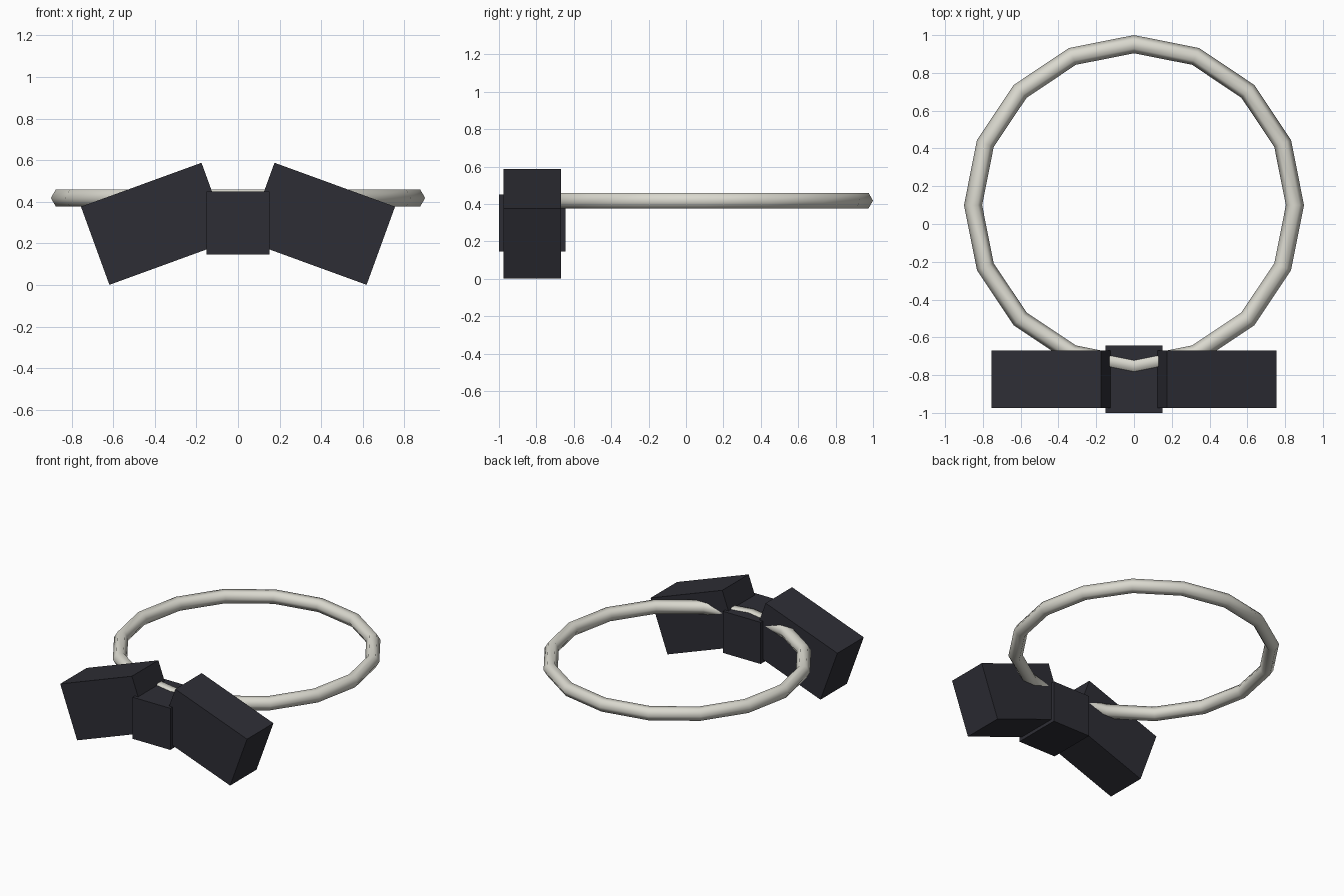
import bpy
import math

cube = bpy.data.objects.get("Cube")
if cube:
    bpy.data.objects.remove(cube, do_unlink=True)


def make_material(name, color):
    mat = bpy.data.materials.new(name)
    mat.use_nodes = True
    mat.diffuse_color = color
    mat.node_tree.nodes["Principled BSDF"].inputs["Base Color"].default_value = color
    return mat


charcoal = make_material("charcoal", (0.027, 0.027, 0.036, 1))
ivory = make_material("ivory", (0.70, 0.69, 0.62, 1))


def box(name, center, size, tilt=0):
    bpy.ops.mesh.primitive_cube_add(size=1, location=center, rotation=(0, tilt, 0))
    obj = bpy.context.object
    obj.name = name
    obj.scale = size
    bpy.ops.object.transform_apply(location=False, rotation=True, scale=True)
    obj.data.materials.append(charcoal)
    return obj


# Neck band: a ring with a hexagonal tube
bpy.ops.mesh.primitive_torus_add(
    major_segments=16, minor_segments=6,
    major_radius=0.852, minor_radius=0.048, location=(0, 0.1, 0.418))
band = bpy.context.object
band.name = "neck_band"
band.data.materials.append(ivory)
bpy.ops.object.shade_smooth()

# Bow: knot in the middle and two drooping wings
box("bow_knot", (0, -0.822, 0.298), (0.304, 0.355, 0.304))
for side, name in ((1, "left_wing"), (-1, "right_wing")):
    box(name, (side * 0.397, -0.822, 0.294), (0.617, 0.305, 0.4),
        side * math.radians(20))
